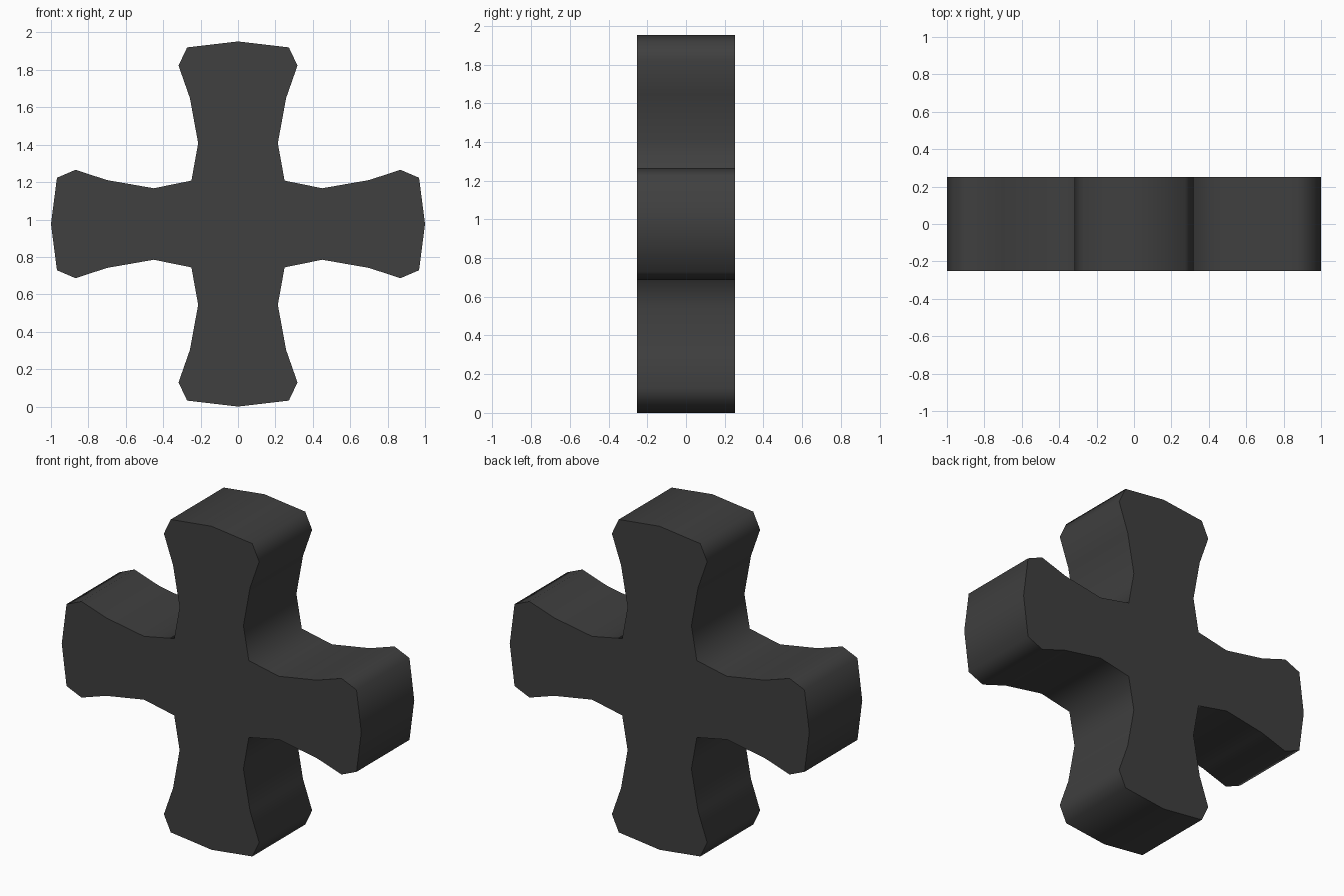
import bpy, bmesh, math

if "Cube" in bpy.data.objects:
    bpy.data.objects.remove(bpy.data.objects["Cube"])

HALF_DEPTH = 0.2525
CENTRE_Z = 0.976

# Upper right quarter of the flared cross outline, relative to its centre
quarter = [(0, 0.976), (0.272, 0.944), (0.318, 0.847), (0.257, 0.673),
           (0.213, 0.432), (0.249, 0.232), (0.45, 0.191), (0.702, 0.235),
           (0.868, 0.29), (0.968, 0.247), (1.0, 0)]

# Mirror the quarter into the full closed outline
right = quarter + [(x, -z) for x, z in reversed(quarter[:-1])]
outline = right + [(-x, z) for x, z in reversed(right[1:-1])]

# Extrude the outline from front to back
bm = bmesh.new()
front = bm.faces.new([bm.verts.new((x, -HALF_DEPTH, z + CENTRE_Z)) for x, z in outline])
extruded = bmesh.ops.extrude_face_region(bm, geom=[front], use_keep_orig=True)
back_verts = [g for g in extruded["geom"] if isinstance(g, bmesh.types.BMVert)]
bmesh.ops.translate(bm, verts=back_verts, vec=(0, 2 * HALF_DEPTH, 0))
bmesh.ops.recalc_face_normals(bm, faces=bm.faces[:])
mesh = bpy.data.meshes.new("flared_cross")
bm.to_mesh(mesh)
bm.free()

cross = bpy.data.objects.new("flared_cross", mesh)
bpy.context.collection.objects.link(cross)

# Dark grey finish
dark = bpy.data.materials.new("dark_grey")
dark.diffuse_color = (0.05, 0.05, 0.05, 1)
dark.use_nodes = True
dark.node_tree.nodes["Principled BSDF"].inputs["Base Color"].default_value = dark.diffuse_color
mesh.materials.append(dark)

# Soft side walls, crisp front and back rims
bpy.context.view_layer.objects.active = cross
cross.select_set(True)
bpy.ops.object.shade_smooth_by_angle(angle=math.radians(75))
